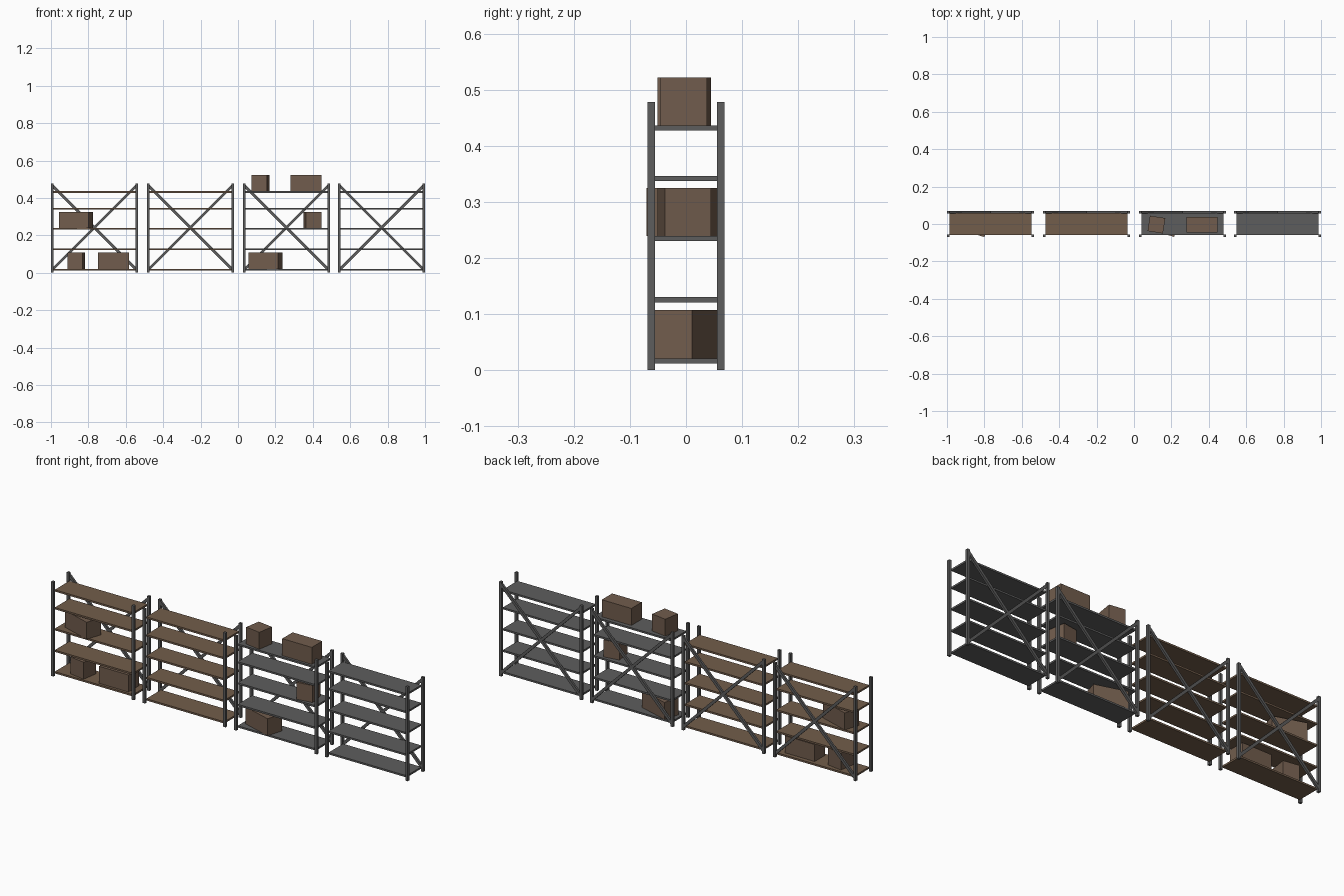
import bpy
import math

default = bpy.data.objects.get("Cube")
if default:
    bpy.data.objects.remove(default, do_unlink=True)


def material(name, rgb):
    m = bpy.data.materials.new(name)
    m.use_nodes = True
    m.diffuse_color = (*rgb, 1)
    m.node_tree.nodes["Principled BSDF"].inputs["Base Color"].default_value = (*rgb, 1)
    return m


STEEL = material("dark grey steel", (0.11, 0.11, 0.11))
WOOD = material("brown wood", (0.17, 0.11, 0.07))
CARD = material("brown cardboard", (0.165, 0.108, 0.074))


def block(name, mat, centre, size, rotation=(0, 0, 0)):
    bpy.ops.mesh.primitive_cube_add(size=1, location=centre, rotation=rotation)
    ob = bpy.context.object
    ob.name = name
    ob.scale = size
    ob.data.materials.append(mat)
    return ob


HALF_W, HALF_D, HEIGHT = 0.2325, 0.0685, 0.478
POST = 0.0135
SHELF_TOPS = (0.021, 0.13, 0.239, 0.346, 0.436)
SHELF_T = 0.009


def rack(x, shelf_mat):
    # four corner posts
    for sx in (-1, 1):
        for sy, side in ((-1, "front"), (1, "back")):
            block(side + "_post", STEEL,
                  (x + sx * (HALF_W - POST / 2), sy * (HALF_D - POST / 2), HEIGHT / 2),
                  (POST, POST, HEIGHT))
    # shelves between the posts
    for top in SHELF_TOPS:
        block("shelf", shelf_mat, (x, 0, top - SHELF_T / 2),
              (2 * (HALF_W - POST), 0.117, SHELF_T))
    # crossed braces on the back
    run, rise = 2 * HALF_W - POST, HEIGHT - 0.026
    for s in (-1, 1):
        block("back_brace", STEEL, (x, 0.0628, 0.241),
              (math.hypot(run, rise), 0.011, 0.014),
              (0, s * math.atan2(rise, run), 0))


for x, mat in ((-0.7675, WOOD), (-0.2545, WOOD), (0.2585, STEEL), (0.7675, STEEL)):
    rack(x, mat)

# cardboard boxes: x, y, shelf index, length, turn in degrees
SMALL, LONG = 0.083, 0.166
for x, y, level, length, turn in (
    (-0.865, -0.003, 0, SMALL, -9),
    (-0.665, -0.004, 0, LONG, 0),
    (-0.866, -0.005, 2, LONG, -18),
    (0.147, -0.005, 0, LONG, -17),
    (0.398, -0.003, 2, SMALL, 9),
    (0.12, -0.003, 4, SMALL, -9),
    (0.363, -0.004, 4, LONG, 0),
):
    block("box", CARD, (x, y, SHELF_TOPS[level] + 0.043),
          (length, SMALL, 0.086), (0, 0, math.radians(turn)))
